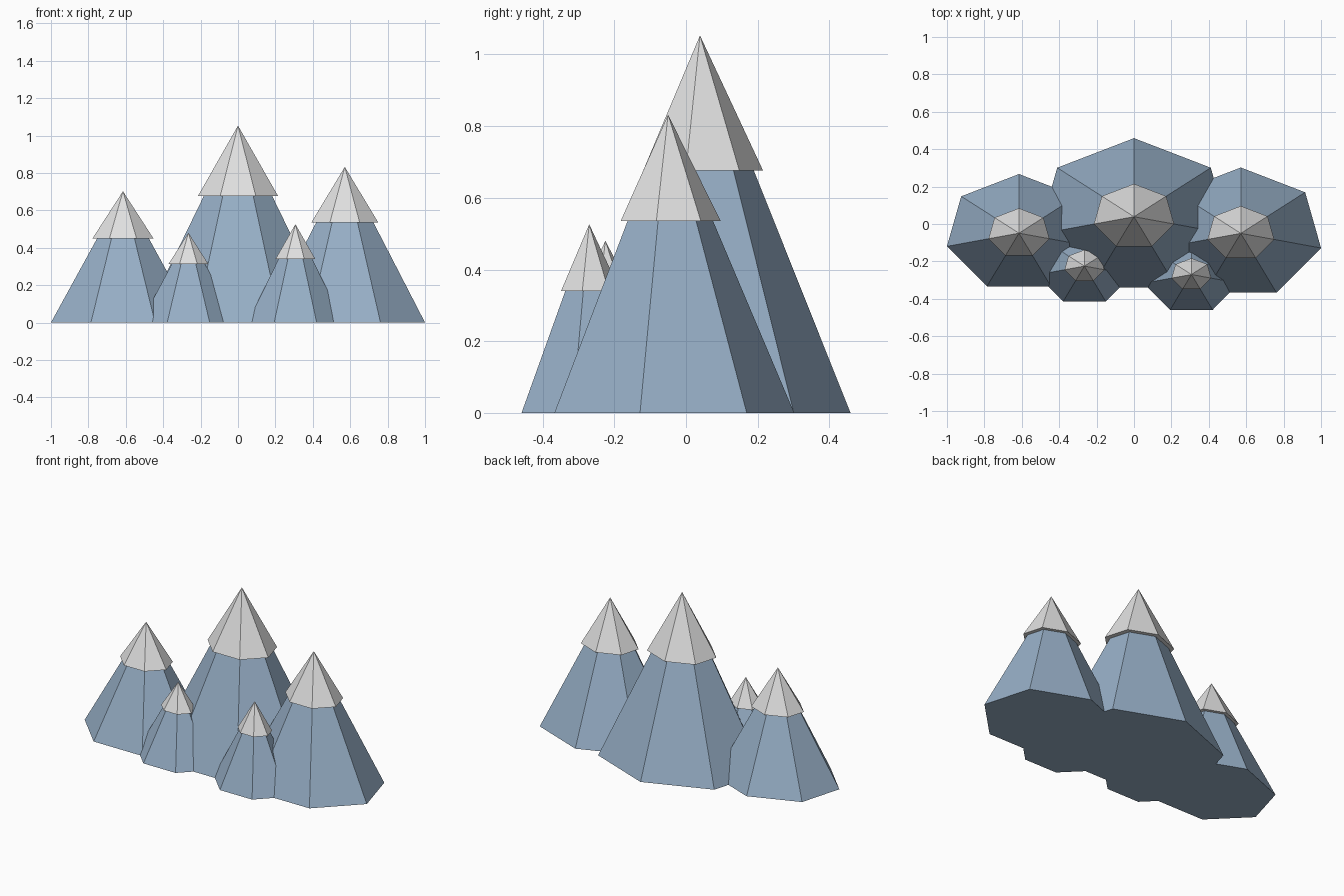
import bpy, bmesh
from math import sin, cos, tau

if "Cube" in bpy.data.objects:
    bpy.data.objects.remove(bpy.data.objects["Cube"], do_unlink=True)

SIDES = 7
DEPTH = 0.8     # mountains are flattened front to back


def material(name, rgb):
    mat = bpy.data.materials.new(name)
    mat.use_nodes = True
    mat.diffuse_color = (*rgb, 1)
    mat.node_tree.nodes["Principled BSDF"].inputs["Base Color"].default_value = (*rgb, 1)
    return mat


rock = material("blue rock", (0.31, 0.43, 0.57))
snow = material("snow white", (0.75, 0.75, 0.75))


def ring(bm, radius, z):
    """Seven-cornered ring with one corner pointing to the back."""
    return [bm.verts.new((radius * sin(tau * i / SIDES),
                          radius * DEPTH * cos(tau * i / SIDES), z))
            for i in range(SIDES)]


def cone(name, mat, centre, r_low, z_low, z_high, r_high=0):
    """Closed faceted cone, or a frustum when r_high is given."""
    bm = bmesh.new()
    low = ring(bm, r_low, z_low)
    bm.faces.new(low)
    if r_high:
        high = ring(bm, r_high, z_high)
        bm.faces.new(high)
    else:
        tip = bm.verts.new((0, 0, z_high))
    for i in range(SIDES):
        j = (i + 1) % SIDES
        if r_high:
            bm.faces.new((low[i], low[j], high[j], high[i]))
        else:
            bm.faces.new((low[i], low[j], tip))
    bmesh.ops.recalc_face_normals(bm, faces=bm.faces)
    mesh = bpy.data.meshes.new(name)
    bm.to_mesh(mesh)
    bm.free()
    mesh.materials.append(mat)
    obj = bpy.data.objects.new(name, mesh)
    obj.location = (*centre, 0)
    bpy.context.collection.objects.link(obj)


# name, centre, base radius, peak height, snow line, snow radius
peaks = [
    ("main", (0, 0.039), 0.525, 1.053, 0.676, 0.22),
    ("left", (0.571, -0.05), 0.44, 0.832, 0.536, 0.183),
    ("right", (-0.615, -0.049), 0.395, 0.702, 0.45, 0.167),
    ("front_right_small", (-0.265, -0.225), 0.262, 0.48, 0.313, 0.109),
    ("front_left_small", (0.307, -0.27), 0.262, 0.526, 0.34, 0.109),
]

for name, centre, radius, height, line, snow_radius in peaks:
    # Rock body ends just inside the overhanging snow cap
    top = line + 0.03
    cone(name + "_mountain", rock, centre, radius, 0, top, radius * (1 - top / height))
    cone(name + "_snow_cap", snow, centre, snow_radius, line, height)
